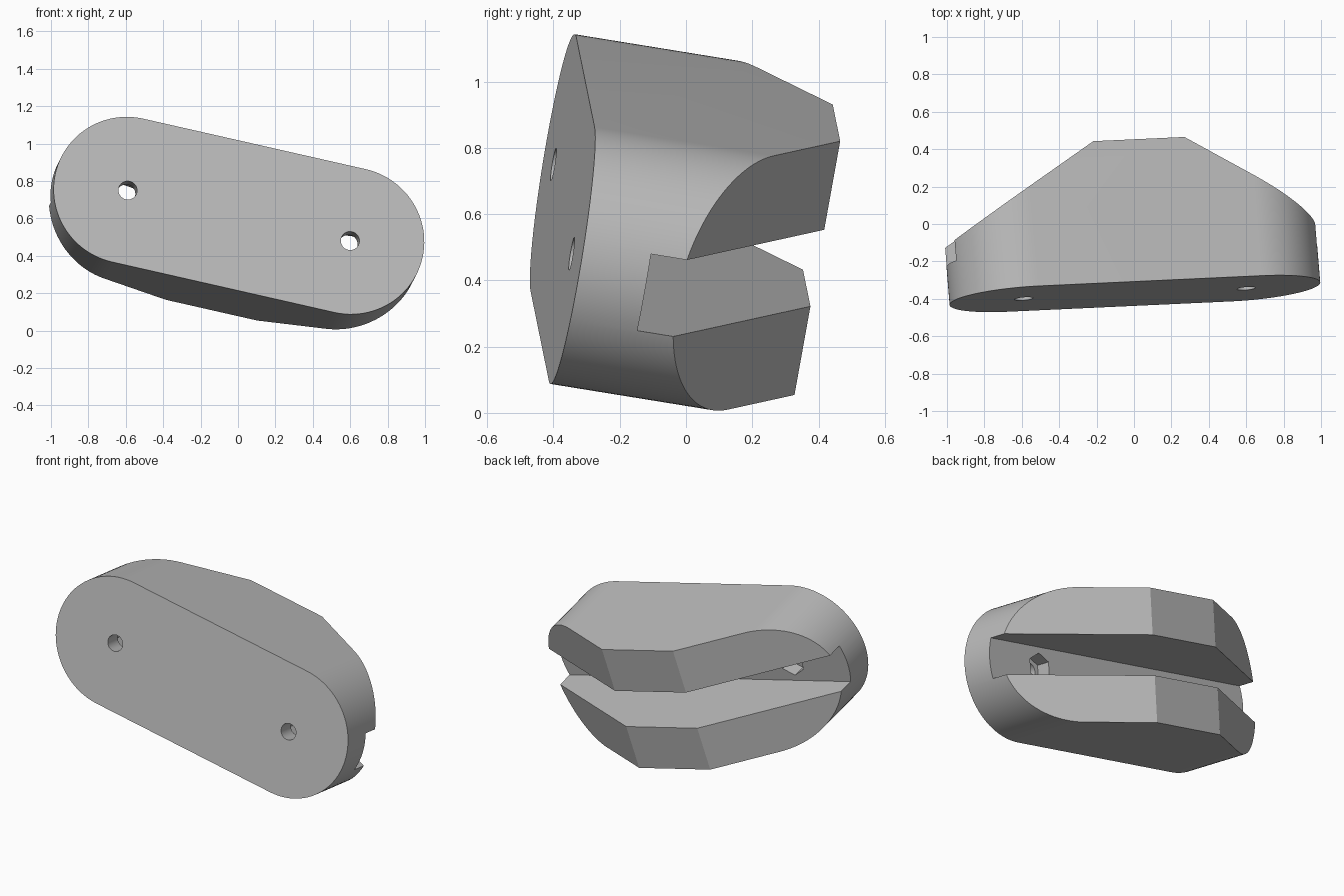
import bpy, bmesh, math
from mathutils import Matrix, Vector

if "Cube" in bpy.data.objects:
    bpy.data.objects.remove(bpy.data.objects["Cube"])

# Sizes in the clamp's own frame: u along, v across, w from front to back
REACH, RADIUS, DEPTH = 0.61, 0.398, 0.77   # hole offset, end radius, thickness
FLAT, SLOPE = 0.25, 0.615                  # half length of the back flat, end taper
SLOT, FLOOR = 0.12, 0.205                  # half slot width, slot floor
HOLE, NUT, NUT_DEPTH = 0.05, 0.085, 0.09

# Tilted frame
u = Vector((0.974, 0.045, -0.221)).normalized()
w = Vector((-0.079, 0.984, -0.160))
w = (w - u * w.dot(u)).normalized()
v = u.cross(w)
frame = Matrix((u, w, v)).transposed().to_4x4()
frame.translation = (0.005, -0.3725, 0.615)

grey = bpy.data.materials.new("plain grey")
grey.use_nodes = True
grey.diffuse_color = (0.5, 0.5, 0.5, 1)
grey.node_tree.nodes["Principled BSDF"].inputs["Base Color"].default_value = (0.5, 0.5, 0.5, 1)


def prism(name, outline, start, end, cuts=()):
    """Extrude a (u, v) outline from depth start to end, then trim by planes."""
    bm = bmesh.new()
    face = bm.faces.new([bm.verts.new((a, start, b)) for a, b in outline])
    top = bmesh.ops.extrude_face_region(bm, geom=[face])["geom"]
    bmesh.ops.translate(bm, vec=(0, end - start, 0),
                        verts=[g for g in top if isinstance(g, bmesh.types.BMVert)])
    for point, normal in cuts:
        cut = bmesh.ops.bisect_plane(bm, geom=bm.verts[:] + bm.edges[:] + bm.faces[:],
                                     plane_co=point, plane_no=normal, clear_outer=True)
        edges = [g for g in cut["geom_cut"] if isinstance(g, bmesh.types.BMEdge)]
        bmesh.ops.holes_fill(bm, edges=edges, sides=0)
    bmesh.ops.recalc_face_normals(bm, faces=bm.faces)
    mesh = bpy.data.meshes.new(name)
    bm.to_mesh(mesh)
    bm.free()
    mesh.materials.append(grey)
    obj = bpy.data.objects.new(name, mesh)
    bpy.context.collection.objects.link(obj)
    obj.matrix_world = frame
    return obj


def arc(cu, radius, start, sweep, steps):
    return [(cu + radius * math.cos(start + sweep * i / steps),
             radius * math.sin(start + sweep * i / steps)) for i in range(steps + 1)]


def ring(cu, radius, sides):
    return arc(cu, radius, math.pi / 2, math.tau, sides)[:-1]


# Rounded bar with both ends of the back tapered
stadium = (arc(REACH, RADIUS, -math.pi / 2, math.pi, 48)
           + arc(-REACH, RADIUS, math.pi / 2, math.pi, 48))
tapers = [((s * FLAT, DEPTH, 0), (s * SLOPE, 1, 0)) for s in (-1, 1)]
body = prism("clamp_body", stadium, 0, DEPTH, tapers)

# Lengthwise slot, bolt holes and hexagonal nut pockets
cutters = [prism("slot_cutter", [(-2, -SLOT), (2, -SLOT), (2, SLOT), (-2, SLOT)], FLOOR, 2)]
for s in (-1, 1):
    cutters.append(prism("nut_cutter", ring(s * REACH, NUT, 6), FLOOR - NUT_DEPTH, FLOOR + 0.05))
    cutters.append(prism("hole_cutter", ring(s * REACH, HOLE, 32), -0.1, FLOOR + 0.1))

bpy.context.view_layer.objects.active = body
for cutter in cutters:
    cutter.hide_render = True
    mod = body.modifiers.new("cut", "BOOLEAN")
    mod.operation, mod.solver, mod.object = "DIFFERENCE", "EXACT", cutter
    bpy.ops.object.modifier_apply(modifier=mod.name)
    bpy.data.objects.remove(cutter)

# Smooth round ends, crisp cut edges
bpy.ops.object.select_all(action="DESELECT")
body.select_set(True)
bpy.ops.object.shade_smooth_by_angle(angle=math.radians(20))
